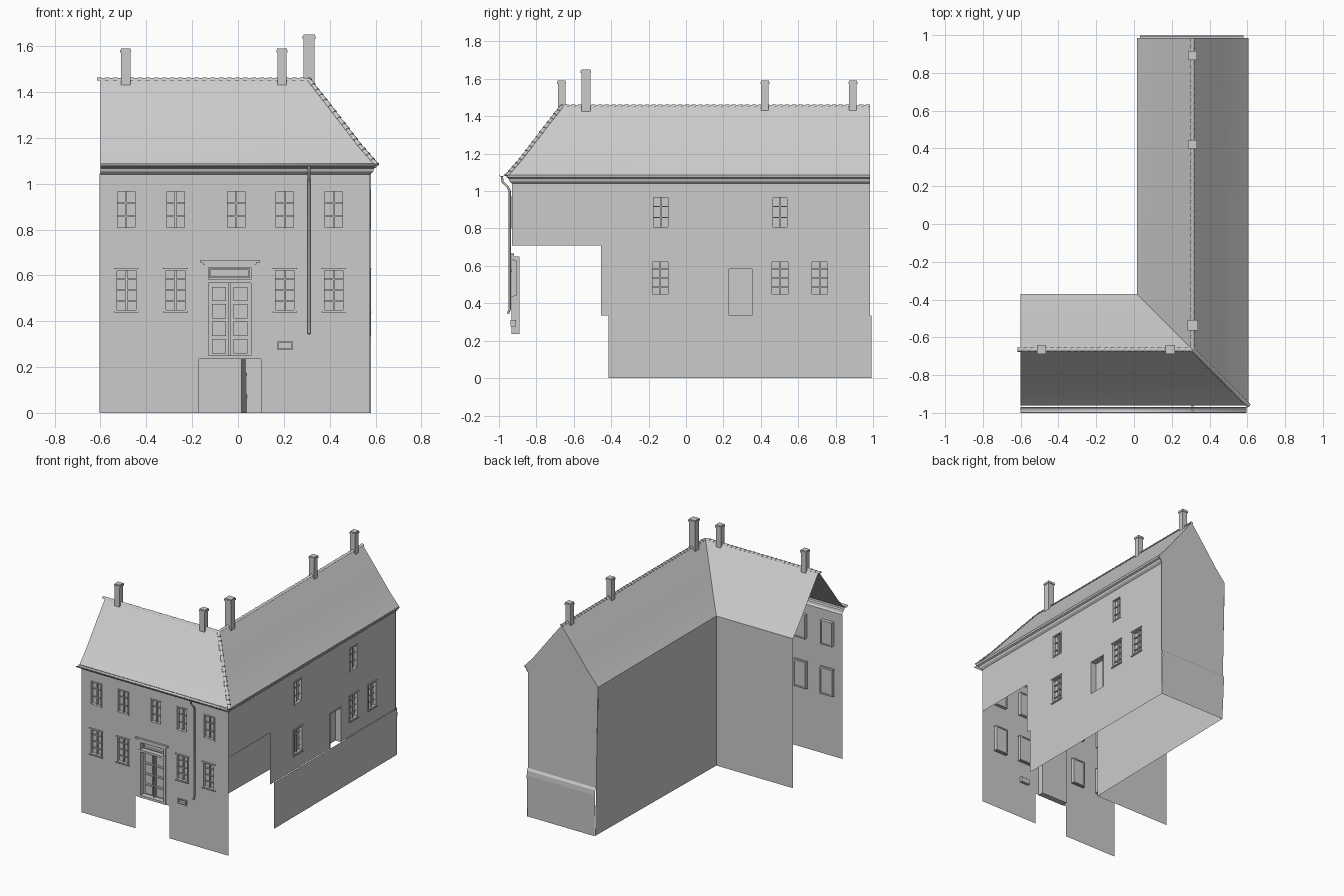
import bpy, bmesh, math
from mathutils import Vector

if "Cube" in bpy.data.objects:
    bpy.data.objects.remove(bpy.data.objects["Cube"])

FRONT_Y, RIGHT_X, BACK_Y, LEFT_X = -0.93, 0.575, 0.985, -0.6
RX, RY = 0.31, -0.665                     # ridge lines of the two wings
ROOF = [(0, 1.455), (0.07, 1.366), (0.15, 1.262), (0.22, 1.17), (0.295, 1.085)]


def front(u, v, d):                       # wall space: along, up, inward depth
    return (u, FRONT_Y + d, v)


def right(u, v, d):
    return (RIGHT_X - d, u, v)


def finish(name, bm, smooth=None, recalc=False):
    if recalc:
        bmesh.ops.recalc_face_normals(bm, faces=bm.faces[:])
    me = bpy.data.meshes.new(name)
    bm.to_mesh(me)
    bm.free()
    ob = bpy.data.objects.new(name, me)
    bpy.context.collection.objects.link(ob)
    if smooth:
        bpy.ops.object.select_all(action='DESELECT')
        ob.select_set(True)
        bpy.context.view_layer.objects.active = ob
        bpy.ops.object.shade_smooth_by_angle(angle=math.radians(smooth))
    return ob


def face(bm, pts):
    return bm.faces.new([bm.verts.new(p) for p in pts])


def box(bm, m, u0, u1, v0, v1, d0, d1):
    v = [bm.verts.new(m(u, w, d)) for d in (d0, d1) for w in (v0, v1) for u in (u0, u1)]
    for q in ((0, 1, 3, 2), (4, 6, 7, 5), (0, 4, 5, 1), (2, 3, 7, 6), (0, 2, 6, 4), (1, 5, 7, 3)):
        bm.faces.new([v[i] for i in q])


def border(bm, m, u0, u1, v0, v1, d0, d1, w):
    box(bm, m, u0, u0 + w, v0, v1, d0, d1)
    box(bm, m, u1 - w, u1, v0, v1, d0, d1)
    box(bm, m, u0 + w, u1 - w, v0, v0 + w, d0, d1)
    box(bm, m, u0 + w, u1 - w, v1 - w, v1, d0, d1)


def wall(name, m, u0, u1, v0, v1, holes, d=0):
    """Flat sheet with rectangular openings."""
    def cuts(a, b, k):
        return sorted({a, b} | {h[i] for h in holes for i in (k, k + 1) if a < h[i] < b})
    us, vs = cuts(u0, u1, 0), cuts(v0, v1, 2)
    bm = bmesh.new()
    for a, b in zip(us, us[1:]):
        for c, e in zip(vs, vs[1:]):
            x, z = (a + b) / 2, (c + e) / 2
            if not any(h[0] < x < h[1] and h[2] < z < h[3] for h in holes):
                face(bm, [m(a, c, d), m(b, c, d), m(b, e, d), m(a, e, d)])
    bmesh.ops.remove_doubles(bm, verts=bm.verts[:], dist=1e-5)
    finish(name, bm)


def window(name, m, hole, rows):
    u0, u1, v0, v1 = hole
    bm = bmesh.new()
    border(bm, m, u0, u1, v0, v1, -0.004, 0.025, 0.009)
    face(bm, [m(u0, v0, .02), m(u1, v0, .02), m(u1, v1, .02), m(u0, v1, .02)])
    c = (u0 + u1) / 2
    box(bm, m, c - .004, c + .004, v0, v1, 0.008, 0.02)
    for i in range(1, rows):
        z = v0 + (v1 - v0) * i / rows
        box(bm, m, u0, u1, z - .003, z + .003, 0.011, 0.02)
    if rows == 4:                         # thin head and sill on ground floor
        box(bm, m, u0 - .004, u1 + .004, v1 - .003, v1 + .003, -0.008, 0.01)
        box(bm, m, u0 - .004, u1 + .004, v0 - .003, v0 + .003, -0.008, 0.01)
    finish(name, bm, recalc=True)


def sweep(name, profile, path, smooth=30):
    """Loft profile points (offset, z) along the path function."""
    bm = bmesh.new()
    rows = [[bm.verts.new(p) for p in path(d, z)] for d, z in profile]
    for a, b in zip(rows, rows[1:]):
        for i in range(len(a) - 1):
            bm.faces.new((b[i], b[i + 1], a[i + 1], a[i]))
    return finish(name, bm, smooth)


def l_path(d, z):
    return [(LEFT_X, RY - d, z), (RX + d, RY - d, z), (RX + d, BACK_Y, z)]


# roof and cornice follow the L-shaped plan
sweep("roof", [(-d, z) for d, z in reversed(ROOF[1:])] + ROOF, l_path)
sweep("cornice", [(.297, 1.086), (.294, 1.072), (.283, 1.066), (.279, 1.052), (.265, 1.04)], l_path, 20)

# openings
UP, LOW = (0.80, 0.975), (0.44, 0.63)
f_up = [(c - .047, c + .047, *UP) for c in (-.488, -.272, -.008, .204, .418)]
f_low = [(c - .05, c + .05, *LOW) for c in (-.487, -.273, .204, .418)]
r_up = [(c - .047, c + .047, *UP) for c in (-.135, .502)]
r_low = [(c - .051, c + .051, *LOW) for c in (-.138, .503, .715)]
for side, m, up, low in (("front", front, f_up, f_low), ("right", right, r_up, r_low)):
    for i, h in enumerate(up):
        window(f"{side}_upper_window_{i + 1}", m, h, 3)
    for i, h in enumerate(low):
        window(f"{side}_lower_window_{i + 1}", m, h, 4)

# street walls with the gap at the steps and the cut corner
door, steps, vent = (-.145, .072, .235, .65), (-.17, .10, 0, .235), (.17, .24, .275, .312)
side_door = (.225, .36, .335, .59)
wall("front_wall", front, LEFT_X - .004, RIGHT_X, .335, 1.045, f_up + f_low + [door])
wall("front_plinth", front, LEFT_X - .004, RIGHT_X, 0, .335, [door, steps, vent])
wall("right_wall", right, FRONT_Y, BACK_Y, .335, 1.045,
     r_up + r_low + [side_door, (FRONT_Y, -.455, .335, .71)])
wall("right_plinth", right, -.415, .992, 0, .335, [], -.005)

# courtyard walls
bm = bmesh.new()
face(bm, [(.015, -.37, 1.085), (.015, -.37, 0), (LEFT_X, -.37, 0), (LEFT_X, -.37, 1.085)])
face(bm, [(.015, BACK_Y, 1.085), (.04, BACK_Y, 0), (.015, -.37, 0), (.015, -.37, 1.085)])
finish("courtyard_walls", bm)

# rear end wall with plinth bulge and gable
bm = bmesh.new()
prof = [(0, .99, .04), (.3, .998, .033), (.335, .995, .032), (.35, .985, .031), (1.045, .985, .018)]
for (z0, y0, x0), (z1, y1, x1) in zip(prof, prof[1:]):
    face(bm, [(.58, y0, z0), (x0, y0, z0), (x1, y1, z1), (.58, y1, z1)])
face(bm, [(.575, BACK_Y, 1.045), (.018, BACK_Y, 1.045)]
     + [(RX - d, BACK_Y, z) for d, z in reversed(ROOF)]
     + [(RX + d, BACK_Y, z) for d, z in ROOF[1:]])
finish("rear_gable_wall", bm)

# front entrance: surround, two panelled leaves, fanlight and hood
bm = bmesh.new()
u0, u1, v0, v1 = door
border(bm, front, u0, u1, v0, v1, -.003, .04, .016)
box(bm, front, u0, u1, .567, .582, -.005, .04)
box(bm, front, u0 - .02, u1 + .023, .657, .667, -.014, .01)
box(bm, front, u0 - .008, u1 + .008, .648, .657, -.008, .01)
box(bm, front, u0, u1, v0, v1, .034, .04)
border(bm, front, u0 + .02, u1 - .02, .588, .63, .018, .034, .006)
mid = (u0 + u1) / 2
box(bm, front, mid - .004, mid + .004, v0, .567, .02, .034)
for s in (-1, 1):
    c = mid + s * .047
    for k in range(4):
        z = v0 + .025 + k * .076
        box(bm, front, c - .031, c + .031, z, z + .062, .026, .034)
finish("front_door", bm, recalc=True)

# side door, set deep in the wall
bm = bmesh.new()
u0, u1, v0, v1 = side_door
for a, b, c, e in ((u0, u0 + .006, v0, v1), (u1 - .006, u1, v0, v1), (u0, u1, v1 - .006, v1)):
    box(bm, right, a, b, c, e, -.004, .04)
face(bm, [right(u0, v0, .04), right(u1, v0, .04), right(u1, v1, .04), right(u0, v1, .04)])
finish("side_door", bm, recalc=True)

# cellar vent
bm = bmesh.new()
border(bm, front, *vent, -.008, .02, .007)
box(bm, front, *vent, .012, .02)
finish("cellar_vent", bm, recalc=True)

# gutter and downpipe
arc = [(RY + .985 + .013 * math.cos(a), 1.09 + .013 * math.sin(a))
       for a in (math.pi + i * math.pi / 6 for i in range(7))]
gutter = sweep("gutter", arc, lambda d, z: [(-.6, RY - d, z), (.595, RY - d, z)], 40)
gutter.modifiers.new("thickness", 'SOLIDIFY').thickness = .002
cu = bpy.data.curves.new("downpipe", 'CURVE')
cu.dimensions, cu.bevel_depth, cu.bevel_resolution, cu.use_fill_caps = '3D', .006, 2, True
sp = cu.splines.new('POLY')
pts = [(-.985, 1.08), (-.98, 1.05), (-.952, 1.02), (-.942, 1.0), (-.942, .37), (-.952, .345)]
sp.points.add(len(pts) - 1)
for p, (y, z) in zip(sp.points, pts):
    p.co = (.31, y, z, 1)
pipe = bpy.data.objects.new("downpipe", cu)
bpy.context.collection.objects.link(pipe)


# overlapping half-round tiles on ridges and hip
def tile_row(name, points, step=.036, sides=6):
    bm = bmesh.new()
    for p, q in zip(map(Vector, points), map(Vector, points[1:])):
        t = (q - p).normalized()
        s = t.cross(Vector((0, 0, 1))).normalized()
        up = s.cross(t)
        n = max(1, round((q - p).length / step))
        for i in range(n):
            rings = []
            for f, r in ((i, .009), (i + 1.1, .013)):
                o = p.lerp(q, f / n) - up * .004
                rings.append([bm.verts.new(o + s * r * math.cos(a) + up * r * math.sin(a))
                              for a in (k * math.pi / sides for k in range(sides + 1))])
            for k in range(sides):
                bm.faces.new((rings[0][k], rings[0][k + 1], rings[1][k + 1], rings[1][k]))
            bm.faces.new(rings[1])
    finish(name, bm, 40, True)


tile_row("front_ridge_tiles", [(RX, RY, 1.455), (-.612, RY, 1.455)])
tile_row("side_ridge_tiles", [(RX, RY, 1.455), (RX, BACK_Y - .005, 1.455)])
tile_row("hip_tiles", [(RX + d, RY - d, z) for d, z in ROOF])

# chimneys with a narrow cap
for i, (x, y, top, w) in enumerate([(-.49, RY, 1.59, .02), (.192, RY, 1.59, .02),
                                    (.31, -.535, 1.65, .024), (.31, .422, 1.59, .02),
                                    (.31, .892, 1.59, .02)]):
    bm = bmesh.new()
    for e, z0, z1 in ((w, 1.425, top - .012), (w + .004, top - .018, top - .006), (w + .001, top - .006, top)):
        box(bm, lambda a, b, d: (x + a, y + d, b), -e, e, z0, z1, -e, e)
    finish(f"chimney_{i + 1}", bm, recalc=True)
